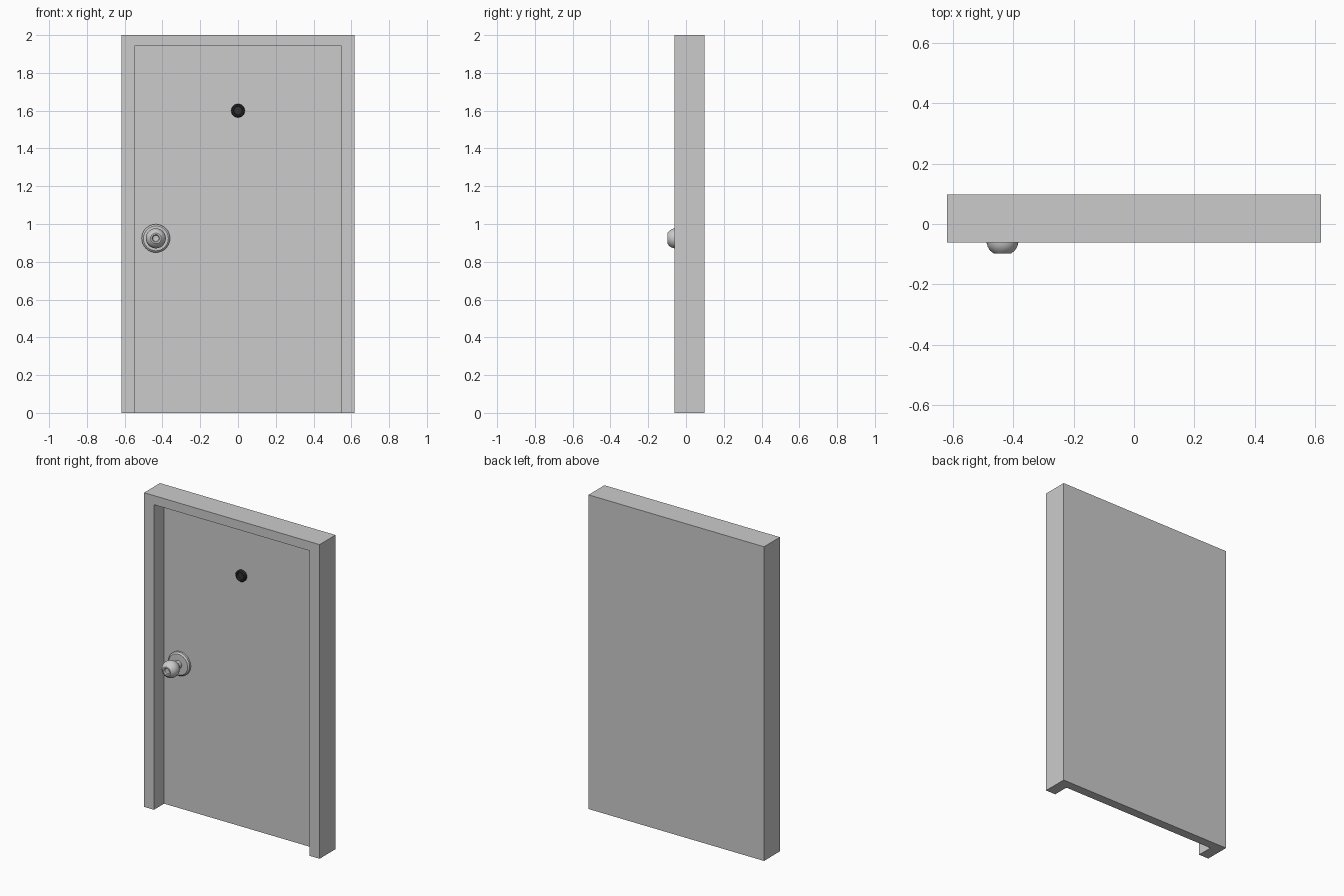
import bpy, bmesh, math
from mathutils import Vector

if "Cube" in bpy.data.objects:
    bpy.data.objects.remove(bpy.data.objects["Cube"])

BACK, FRONT, FACE = 0.098, -0.062, 0.04   # y of back, frame front, door face
W, H = 0.618, 2.0                         # half width, height


def box(name, lo, hi):
    lo, hi = Vector(lo), Vector(hi)
    bpy.ops.mesh.primitive_cube_add(size=1, location=(lo + hi) / 2)
    ob = bpy.context.object
    ob.name = name
    ob.scale = hi - lo
    bpy.ops.object.transform_apply(location=False, rotation=False, scale=True)
    return ob


def lathe(name, x, z, profile, steps=32):
    # profile: (radius, distance out from the door face), spun about y
    bm = bmesh.new()
    verts = [bm.verts.new((r, -d, 0)) for r, d in profile]
    edges = [bm.edges.new(p) for p in zip(verts, verts[1:])]
    bmesh.ops.spin(bm, geom=verts + edges, cent=(0, 0, 0), axis=(0, 1, 0),
                   angle=2 * math.pi, steps=steps)
    bmesh.ops.remove_doubles(bm, verts=bm.verts, dist=1e-5)
    bmesh.ops.recalc_face_normals(bm, faces=bm.faces)
    me = bpy.data.meshes.new(name)
    bm.to_mesh(me)
    bm.free()
    ob = bpy.data.objects.new(name, me)
    bpy.context.collection.objects.link(ob)
    ob.location = (x, FACE, z)
    bpy.ops.object.select_all(action='DESELECT')
    ob.select_set(True)
    bpy.context.view_layer.objects.active = ob
    bpy.ops.object.shade_smooth_by_angle(angle=math.radians(35))
    return ob


# Door and frame in one block, with the doorway recessed from the front
door = box("door_and_frame", (-W, FRONT, 0), (W, BACK, H))
cutter = box("recess_cutter", (-0.548, FRONT - 0.1, -0.1), (0.548, FACE, 1.942))
cutter.hide_render = True
mod = door.modifiers.new("recess", 'BOOLEAN')
mod.operation = 'DIFFERENCE'
mod.solver = 'EXACT'
mod.object = cutter
bpy.context.view_layer.objects.active = door
bpy.ops.object.modifier_apply(modifier=mod.name)
bpy.data.objects.remove(cutter)

# Door knob: round base plate, neck, bulb and dished end
lathe("door_knob_plate", -0.435, 0.924,
      [(0, -0.005), (0.075, -0.005), (0.075, 0.012), (0.066, 0.02), (0, 0.022)])
lathe("door_knob", -0.435, 0.924,
      [(0, 0.015), (0.026, 0.015), (0.026, 0.045), (0.036, 0.055), (0.046, 0.07),
       (0.052, 0.086), (0.053, 0.1), (0.049, 0.115), (0.041, 0.128), (0.028, 0.138),
       (0.02, 0.138), (0.016, 0.13), (0, 0.128)])

# Peephole: dark ring with a sunken lens
peephole = lathe("peephole", 0, 1.6,
                 [(0, -0.005), (0.036, -0.005), (0.036, 0.014), (0.031, 0.02),
                  (0.025, 0.02), (0.022, 0.01), (0, 0.012)])
dark = bpy.data.materials.new("dark_metal")
dark.diffuse_color = (0.03, 0.03, 0.03, 1)
dark.use_nodes = True
dark.node_tree.nodes["Principled BSDF"].inputs["Base Color"].default_value = dark.diffuse_color
peephole.data.materials.append(dark)
